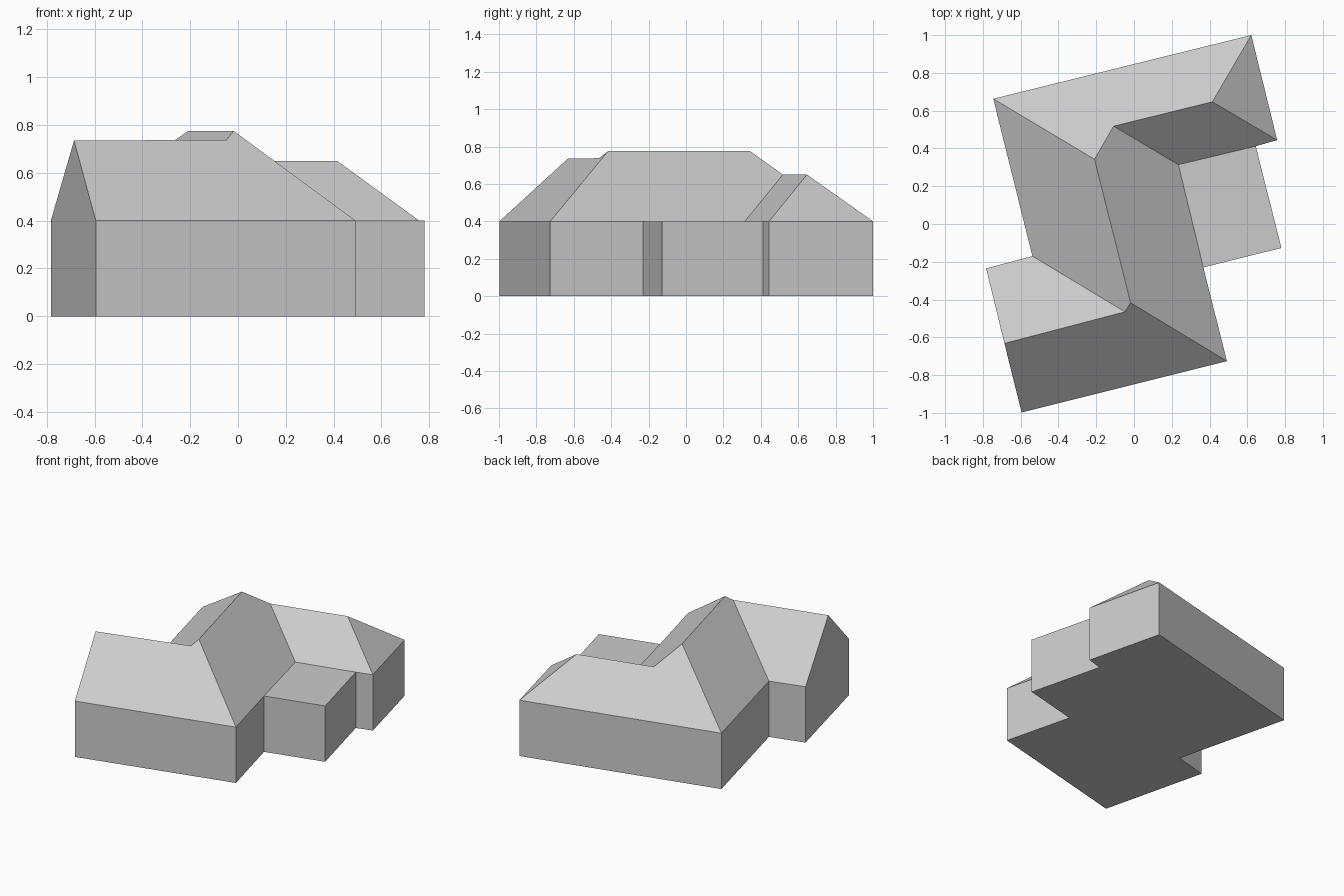
import bpy

cube = bpy.data.objects.get("Cube")
if cube:
    bpy.data.objects.remove(cube, do_unlink=True)

GREY = (0.6, 0.6, 0.6, 1.0)
EAVE, MAIN_RIDGE, FRONT_RIDGE, BACK_RIDGE = 0.4, 0.775, 0.735, 0.65

material = bpy.data.materials.new("light grey")
material.use_nodes = True
material.diffuse_color = GREY
material.node_tree.nodes["Principled BSDF"].inputs["Base Color"].default_value = GREY

# Footprint corners, counter-clockwise from the front left gable
outline = {
    "gable_front": (-0.595, -0.998),
    "front_corner": (0.492, -0.726),
    "annex_inner": (0.367, -0.23),
    "annex_front": (0.78, -0.127),
    "annex_back": (0.645, 0.412),
    "wing_front": (0.758, 0.444),
    "wing_back": (0.621, 1.0),
    "back_corner": (-0.745, 0.663),
    "inner_corner": (-0.538, -0.17),
    "gable_back": (-0.783, -0.235),
}

# Points of the roof: eaves, valleys and ridges
points = {name: (x, y, EAVE) for name, (x, y) in outline.items()}
points.update({
    "valley_foot": (0.235, 0.314, EAVE),
    "main_south": (-0.018, -0.417, MAIN_RIDGE),
    "main_north": (-0.209, 0.343, MAIN_RIDGE),
    "gable_top": (-0.686, -0.632, FRONT_RIDGE),
    "front_valley": (-0.048, -0.465, FRONT_RIDGE + 0.003),
    "back_valley": (-0.108, 0.518, BACK_RIDGE),
    "wing_top": (0.415, 0.647, BACK_RIDGE),
})


def build(name, verts, faces):
    mesh = bpy.data.meshes.new(name)
    mesh.from_pydata(verts, [], faces)
    mesh.materials.append(material)
    mesh.update()
    obj = bpy.data.objects.new(name, mesh)
    bpy.context.collection.objects.link(obj)
    return obj


def build_panels(name, panels):
    names = list(points)
    used = sorted({names.index(p) for panel in panels for p in panel.split()})
    faces = [[used.index(names.index(p)) for p in panel.split()] for panel in panels]
    return build(name, [points[names[i]] for i in used], faces)


# Walls and floor
corners = list(outline.values())
n = len(corners)
verts = [(x, y, z) for z in (0, EAVE) for x, y in corners]
sides = [(i, (i + 1) % n, (i + 1) % n + n, i + n) for i in range(n)]
build("walls", verts, sides + [tuple(reversed(range(n)))])

# Main roof running front to back, with its hipped ends
build_panels("main_roof", [
    "gable_front front_corner main_south front_valley gable_top",
    "front_corner annex_inner valley_foot back_valley main_north main_south",
    "inner_corner front_valley main_south main_north back_corner",
    "wing_back wing_top back_valley main_north back_corner",
])

# Front wing: rear slope and gable end
build_panels("front_wing_roof", [
    "gable_back gable_top front_valley inner_corner",
    "gable_back gable_front gable_top",
])

# Back wing: front slope and hip
build_panels("back_wing_roof", [
    "valley_foot annex_back wing_front wing_top back_valley",
    "wing_front wing_back wing_top",
])

# Flat roof of the annex
build_panels("annex_roof", ["annex_inner annex_front annex_back valley_foot"])
